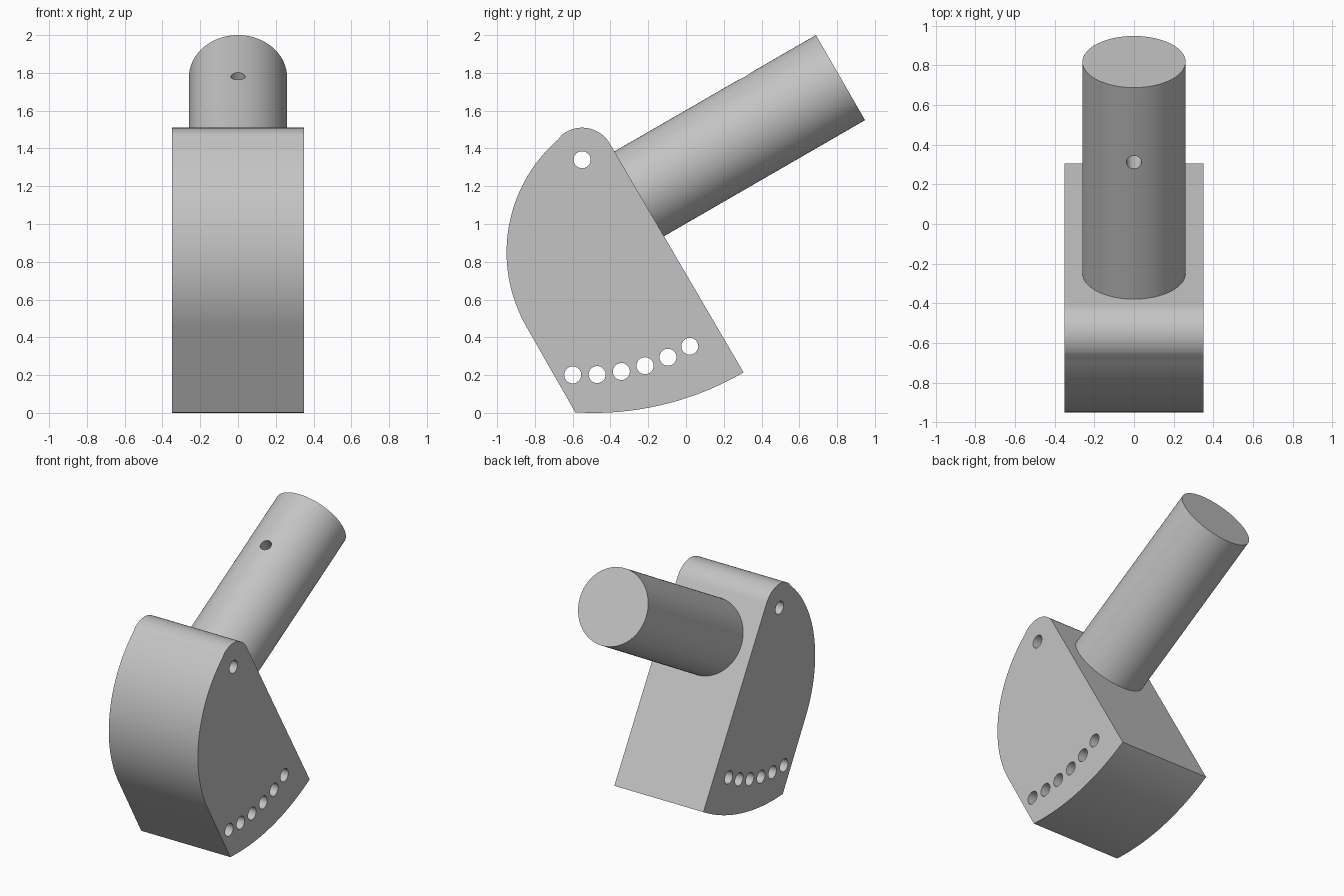
import bpy
import bmesh
from math import cos, sin, radians
from mathutils import Vector

if "Cube" in bpy.data.objects:
    bpy.data.objects.remove(bpy.data.objects["Cube"], do_unlink=True)

grey = bpy.data.materials.new("plain_grey")
grey.use_nodes = True
grey.diffuse_color = (0.55, 0.55, 0.55, 1)
grey.node_tree.nodes["Principled BSDF"].inputs["Base Color"].default_value = (0.55, 0.55, 0.55, 1)

HALF_WIDTH = 0.35
PIVOT = Vector((-0.55, 1.34))          # side-plane positions are (y, z)
BOSS_R = 0.17
TILT = radians(30)
AXIS = Vector((0, cos(TILT), sin(TILT)))
UP = Vector((0, -sin(TILT), cos(TILT)))


def arc(cy, cz, r, start, end, steps):
    angles = [radians(start + (end - start) * i / steps) for i in range(steps + 1)]
    return [(cy + r * cos(a), cz + r * sin(a)) for a in angles]


def add_object(name, bm):
    bmesh.ops.recalc_face_normals(bm, faces=bm.faces)
    mesh = bpy.data.meshes.new(name)
    bm.to_mesh(mesh)
    bm.free()
    mesh.materials.append(grey)
    obj = bpy.data.objects.new(name, mesh)
    bpy.context.collection.objects.link(obj)
    return obj


def add_rod(name, start, end, radius, sides):
    start, end = Vector(start), Vector(end)
    bm = bmesh.new()
    bmesh.ops.create_cone(bm, cap_ends=True, segments=sides, radius1=radius,
                          radius2=radius, depth=(end - start).length)
    turn = (end - start).to_track_quat('Z', 'Y').to_matrix()
    bmesh.ops.rotate(bm, matrix=turn, verts=bm.verts)
    bmesh.ops.translate(bm, vec=(start + end) / 2, verts=bm.verts)
    return add_object(name, bm)


def activate(obj):
    bpy.ops.object.select_all(action='DESELECT')
    obj.select_set(True)
    bpy.context.view_layer.objects.active = obj


def cut(obj, cutters):
    for cutter in cutters:
        cutter.hide_render = True
        activate(obj)
        mod = obj.modifiers.new("hole", 'BOOLEAN')
        mod.operation = 'DIFFERENCE'
        mod.solver = 'EXACT'
        mod.object = cutter
        bpy.ops.object.modifier_apply(modifier=mod.name)
        bpy.data.objects.remove(cutter, do_unlink=True)


# Head block: rounded boss, bulging front, curved foot
profile = arc(PIVOT.x, PIVOT.y, BOSS_R, 30, 128.5, 24)
profile += arc(-0.16, 0.85, 0.79, 128.5, 210, 36)[1:]
profile += arc(-0.49, 1.58, 1.58, 266.5, 300.2, 24)
bm = bmesh.new()
face = bm.faces.new([bm.verts.new((-HALF_WIDTH, y, z)) for y, z in profile])
side = bmesh.ops.extrude_face_region(bm, geom=[face])
bmesh.ops.translate(bm, vec=(2 * HALF_WIDTH, 0, 0),
                    verts=[v for v in side["geom"] if isinstance(v, bmesh.types.BMVert)])
head = add_object("head_block", bm)

# Pivot hole and the row of index holes swung about it
centres = [PIVOT]
for i in range(6):
    a = radians(-2.5 + 6.5 * i)
    centres.append(PIVOT + 1.14 * Vector((sin(a), -cos(a))))
cut(head, [add_rod("hole_cutter", (-0.5, c.x, c.y), (0.5, c.x, c.y), 0.045, 32)
           for c in centres])

# Tilted round shank with a blind pin hole on its upper side
base = Vector((0, -0.243, 1.1625))
shank = add_rod("shank", base - 0.01 * AXIS, base + 1.225 * AXIS, 0.26, 96)
pin = base + 0.79 * AXIS
cut(shank, [add_rod("pin_cutter", pin, pin + 0.4 * UP, 0.038, 32)])

for obj in (head, shank):
    activate(obj)
    bpy.ops.object.shade_smooth_by_angle(angle=radians(25))
